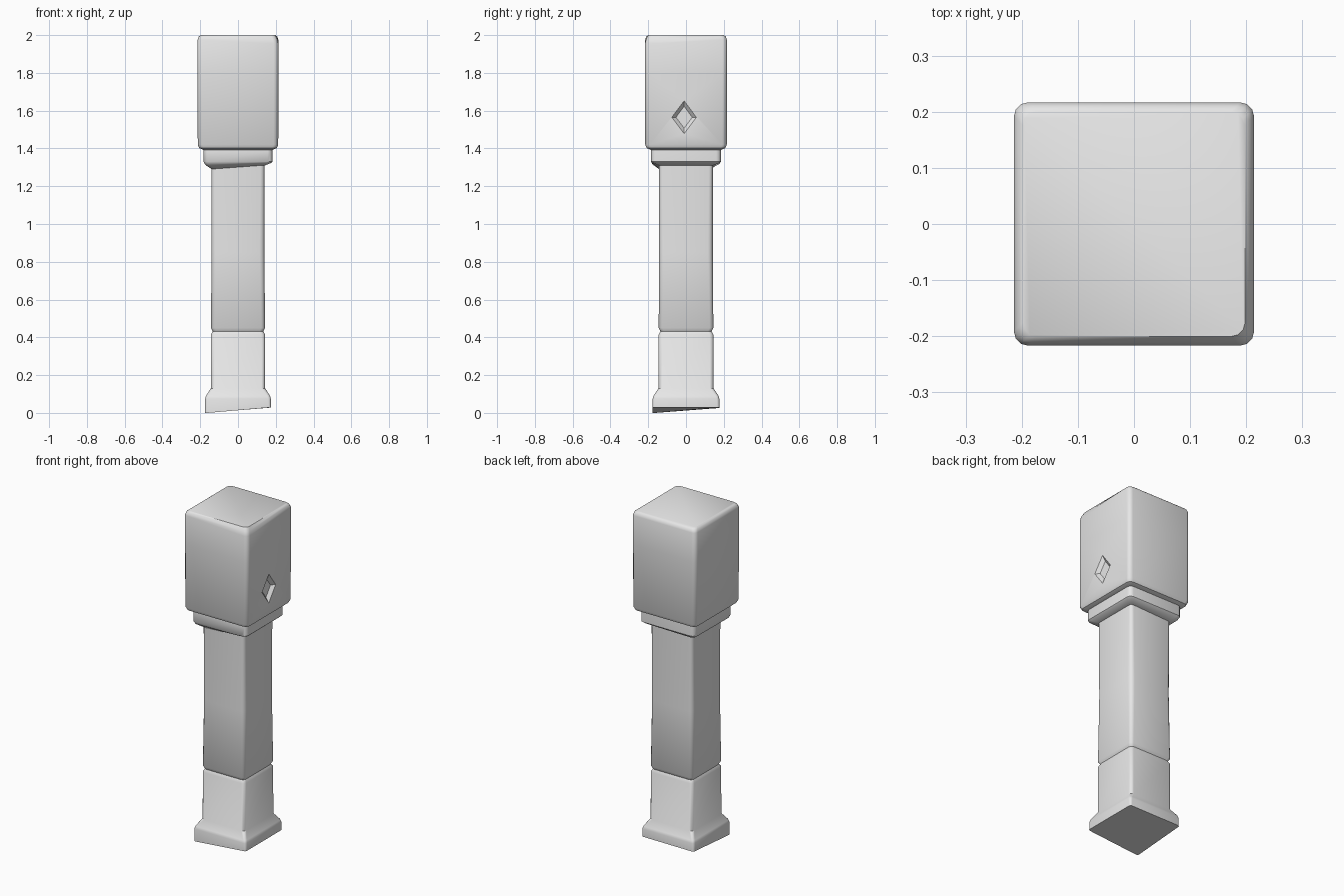
import bpy, bmesh, math

if "Cube" in bpy.data.objects:
    bpy.data.objects.remove(bpy.data.objects["Cube"])

stone = bpy.data.materials.new("plain grey")
stone.diffuse_color = (0.8, 0.8, 0.8, 1)
stone.use_nodes = True
stone.node_tree.nodes["Principled BSDF"].inputs["Base Color"].default_value = stone.diffuse_color


def ring(bm, z, half, r, lift=None, seg=3):
    """Square with rounded corners; lift gives a z offset at each corner."""
    verts = []
    lift = lift or (0, 0, 0, 0)
    for i, (sx, sy) in enumerate(((1, 1), (-1, 1), (-1, -1), (1, -1))):
        for k in range(seg + 1):
            a = math.radians(90 * i + 90 * k / seg)
            verts.append(bm.verts.new((sx * (half - r) + r * math.cos(a),
                                       sy * (half - r) * 1.015 + r * math.sin(a),
                                       z + lift[i])))
    return verts


def loft(name, rings):
    """Join a stack of rings into a closed, smooth shaded part."""
    bm = bmesh.new()
    loops = [ring(bm, *r) for r in rings]
    n = len(loops[0])
    for a, b in zip(loops, loops[1:]):
        for i in range(n):
            j = (i + 1) % n
            bm.faces.new((a[i], a[j], b[j], b[i]))
    bm.faces.new(loops[0][::-1])
    bm.faces.new(loops[-1])
    bmesh.ops.recalc_face_normals(bm, faces=bm.faces[:])
    me = bpy.data.meshes.new(name)
    bm.to_mesh(me)
    bm.free()
    ob = bpy.data.objects.new(name, me)
    bpy.context.collection.objects.link(ob)
    me.materials.append(stone)
    bpy.ops.object.select_all(action='DESELECT')
    ob.select_set(True)
    bpy.context.view_layer.objects.active = ob
    bpy.ops.object.shade_smooth_by_angle(angle=math.radians(35))
    return ob


# Flared foot, uneven underneath: the front left corner reaches the ground
loft("base", [
    (0.0, 0.174, 0.012, (0.028, 0.026, 0.0, 0.028)),
    (0.075, 0.174, 0.015),
    (0.09, 0.17, 0.015),
    (0.13, 0.144, 0.02),
    (0.415, 0.143, 0.02),
    (0.432, 0.134, 0.02),
])

# Long shaft above the groove
loft("shaft", [
    (0.432, 0.134, 0.02),
    (0.45, 0.143, 0.02),
    (0.85, 0.14, 0.026),
    (1.34, 0.14, 0.02),
])

# Stepped collar with a slightly tilted lower edge
loft("collar", [
    (1.30, 0.142, 0.02, (0.01, 0, -0.008, 0.01)),
    (1.318, 0.175, 0.025, (0.005, 0, -0.003, 0.005)),
    (1.33, 0.182, 0.025),
    (1.385, 0.182, 0.025),
    (1.42, 0.18, 0.025),
])

# Large block head with a worn front right top corner
head = loft("head", [
    (1.393, 0.185, 0.02),
    (1.402, 0.205, 0.025),
    (1.42, 0.213, 0.025),
    (1.80, 0.214, 0.025),
    (1.975, 0.214, 0.025, (0, 0, 0, -0.02)),
    (1.992, 0.208, 0.025, (0, 0, 0, -0.012)),
    (2.0, 0.198, 0.025),
])

# Diamond recess cutter for the right face, narrowing inwards
bm = bmesh.new()
rows = []
for x, w, h in ((0.234, 0.088, 0.118), (0.194, 0.043, 0.058)):
    rows.append([bm.verts.new((x, -0.01 + dy * w, 1.565 + dz * h))
                 for dy, dz in ((1, 0), (0, 1), (-1, 0), (0, -1))])
outer, inner = rows
for i in range(4):
    j = (i + 1) % 4
    bm.faces.new((outer[i], outer[j], inner[j], inner[i]))
bm.faces.new(outer)
bm.faces.new(inner)
bmesh.ops.recalc_face_normals(bm, faces=bm.faces[:])
me = bpy.data.meshes.new("diamond_cutter")
bm.to_mesh(me)
bm.free()
me.materials.append(stone)
cutter = bpy.data.objects.new("diamond_cutter", me)
bpy.context.collection.objects.link(cutter)
cutter.hide_render = True

# Cut the recess, then drop the cutter
mod = head.modifiers.new("diamond recess", 'BOOLEAN')
mod.operation = 'DIFFERENCE'
mod.solver = 'EXACT'
mod.object = cutter
bpy.ops.object.select_all(action='DESELECT')
head.select_set(True)
bpy.context.view_layer.objects.active = head
bpy.ops.object.modifier_move_to_index(modifier=mod.name, index=0)
bpy.ops.object.modifier_apply(modifier=mod.name)
bpy.data.objects.remove(cutter)
bpy.ops.object.shade_smooth_by_angle(angle=math.radians(35))
